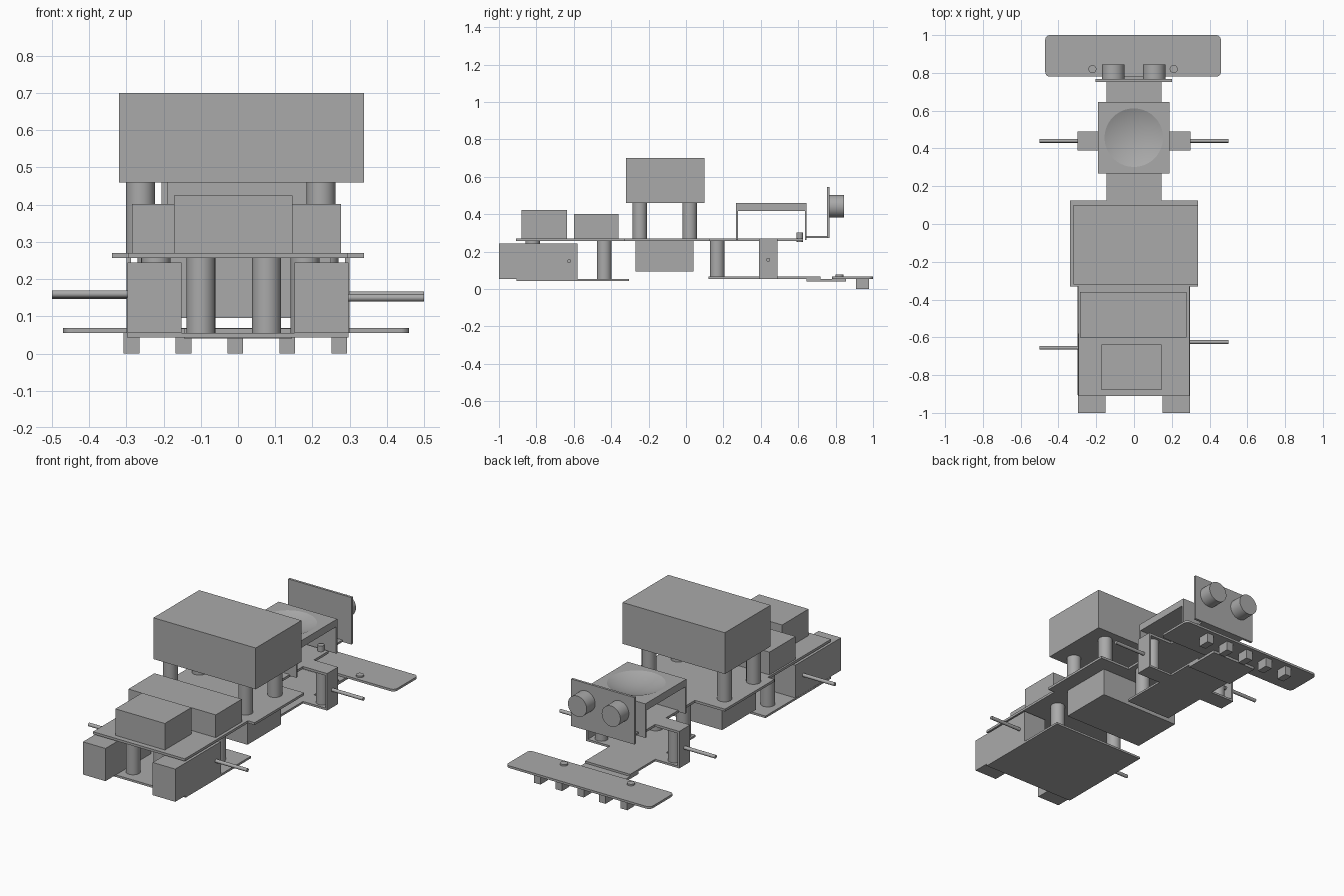
import bpy, bmesh, math
from mathutils import Matrix

if "Cube" in bpy.data.objects:
    bpy.data.objects.remove(bpy.data.objects["Cube"])

grey = bpy.data.materials.new("plain_grey")
grey.diffuse_color = (0.40, 0.40, 0.40, 1)
grey.use_nodes = True
grey.node_tree.nodes["Principled BSDF"].inputs["Base Color"].default_value = grey.diffuse_color


def finish(name, bm):
    bmesh.ops.recalc_face_normals(bm, faces=bm.faces)
    me = bpy.data.meshes.new(name)
    bm.to_mesh(me)
    bm.free()
    me.materials.append(grey)
    ob = bpy.data.objects.new(name, me)
    bpy.context.collection.objects.link(ob)
    return ob


def box(name, x0, x1, y0, y1, z0, z1):
    bm = bmesh.new()
    m = Matrix.Translation(((x0 + x1) / 2, (y0 + y1) / 2, (z0 + z1) / 2))
    m = m @ Matrix.Diagonal((x1 - x0, y1 - y0, z1 - z0, 1))
    bmesh.ops.create_cube(bm, size=1, matrix=m)
    return finish(name, bm)


def cyl(name, c, r, length, axis='Z', seg=32):
    bm = bmesh.new()
    rot = {'X': Matrix.Rotation(math.pi / 2, 4, 'Y'),
           'Y': Matrix.Rotation(math.pi / 2, 4, 'X'), 'Z': Matrix()}[axis]
    bmesh.ops.create_cone(bm, cap_ends=True, segments=seg, radius1=r, radius2=r,
                          depth=length, matrix=Matrix.Translation(c) @ rot)
    for f in bm.faces:
        f.smooth = len(f.verts) == 4
    for e in bm.edges:
        e.smooth = all(len(f.verts) == 4 for f in e.link_faces)
    return finish(name, bm)


def post(name, x, y, z0, z1, r=0.039):
    return cyl(name, (x, y, (z0 + z1) / 2), r, z1 - z0)


def plate(name, half, z0, z1):
    """Flat sheet from the right half of an outline, mirrored in x."""
    bm = bmesh.new()
    pts = half + [(-x, y) for x, y in reversed(half)]
    f = bm.faces.new([bm.verts.new((x, y, z0)) for x, y in pts])
    new = bmesh.ops.extrude_face_region(bm, geom=[f])['geom']
    bmesh.ops.translate(bm, vec=(0, 0, z1 - z0),
                        verts=[v for v in new if isinstance(v, bmesh.types.BMVert)])
    return finish(name, bm)


# Chassis sheets
plate("upper_chassis", [(0.295, -0.91), (0.295, -0.33), (0.338, -0.33), (0.338, 0.125),
                        (0.145, 0.125), (0.145, 0.39), (0.30, 0.39), (0.30, 0.49),
                        (0.145, 0.49), (0.145, 0.625)], 0.256, 0.27)
plate("lower_middle_chassis", [(0.145, 0.12), (0.145, 0.39), (0.30, 0.39), (0.30, 0.49),
                               (0.145, 0.49), (0.145, 0.72)], 0.055, 0.067)
box("lower_end_chassis", -0.298, 0.297, -0.905, -0.305, 0.043, 0.055)

# Drive motors, wheel axles and bracket walls
for s, side, y, z in ((-1, "left", -0.655, 0.16), (1, "right", -0.625, 0.15)):
    a, b = sorted((s * 0.152, s * 0.297))
    box(side + "_motor", a, b, -1.0, -0.58, 0.055, 0.245)
    cyl(side + "_motor_axle", (s * 0.39, y, z), 0.01, 0.22, 'X', 20)
    a, b = sorted((s * 0.288, s * 0.30))
    box(side + "_bracket_wall", a, b, 0.39, 0.49, 0.06, 0.262)
    post(side + "_bracket_core", s * 0.235, 0.44, 0.06, 0.262, 0.035)
    cyl(side + "_bracket_axle", (s * 0.39, 0.44, 0.157), 0.01, 0.22, 'X', 20)

# Spacer posts
for x, y in ((-0.10, -0.82), (0.077, -0.82), (-0.22, -0.437), (0.18, -0.437)):
    post("lower_spacer", x, y, 0.05, 0.262)
for x in (-0.10, 0.077):
    post("middle_spacer", x, 0.167, 0.06, 0.262)
for x in (-0.262, 0.223):
    for y in (-0.247, 0.02):
        post("upper_spacer", x, y, 0.265, 0.465)

# Electronics blocks
box("top_block", -0.32, 0.338, -0.32, 0.10, 0.46, 0.70)
box("underside_block", -0.26, 0.25, -0.27, 0.04, 0.095, 0.26)
box("wide_block", -0.285, 0.277, -0.60, -0.36, 0.265, 0.402)
box("small_block", -0.172, 0.146, -0.88, -0.637, 0.265, 0.424)

# Dished platform on sheet legs
dish = box("dished_platform", -0.19, 0.187, 0.268, 0.645, 0.418, 0.46)
R, depth = 0.415, 0.03
bm = bmesh.new()
bmesh.ops.create_uvsphere(bm, u_segments=96, v_segments=96, radius=R,
                          matrix=Matrix.Translation((-0.001, 0.457, 0.46 - depth + R)))
for f in bm.faces:
    f.smooth = True
cutter = finish("dish_cutter", bm)
cutter.hide_render = True
cutter.hide_viewport = True
mod = dish.modifiers.new("dish", 'BOOLEAN')
mod.operation = 'DIFFERENCE'
mod.solver = 'EXACT'
mod.object = cutter
for y in (0.268, 0.635):
    box("platform_leg", -0.19, 0.187, y, y + 0.01, 0.262, 0.42)

# Distance sensor on an angle bracket
box("sensor_bracket_floor", -0.145, 0.145, 0.635, 0.757, 0.274, 0.285)
box("sensor_board", -0.205, 0.202, 0.753, 0.767, 0.274, 0.547)
for x in (-0.11, 0.107):
    cyl("sensor_eye", (x, 0.803, 0.443), 0.06, 0.085, 'Y', 40)
    cyl("bracket_screw", (x, 0.608, 0.278), 0.018, 0.05)

# Line sensor strip with rounded corners
bm = bmesh.new()
pts = []
for cx, cy, a0 in ((0.435, 0.975, 0), (-0.445, 0.975, 90), (-0.445, 0.805, 180), (0.435, 0.805, 270)):
    for i in range(7):
        t = math.radians(a0 + 15 * i)
        pts.append((cx + 0.025 * math.cos(t), cy + 0.025 * math.sin(t)))
face = bm.faces.new([bm.verts.new((x, y, 0.055)) for x, y in pts])
new = bmesh.ops.extrude_face_region(bm, geom=[face])['geom']
bmesh.ops.translate(bm, vec=(0, 0, 0.013), verts=[v for v in new if isinstance(v, bmesh.types.BMVert)])
finish("line_sensor_strip", bm)
box("strip_mount", -0.145, 0.145, 0.645, 0.855, 0.04, 0.055)
for i in range(5):
    x = -0.286 + 0.1395 * i
    box("line_sensor", x - 0.021, x + 0.021, 0.91, 0.978, 0.0, 0.057)
for x in (-0.22, 0.21):
    post("strip_screw", x, 0.82, 0.06, 0.077, 0.021)
